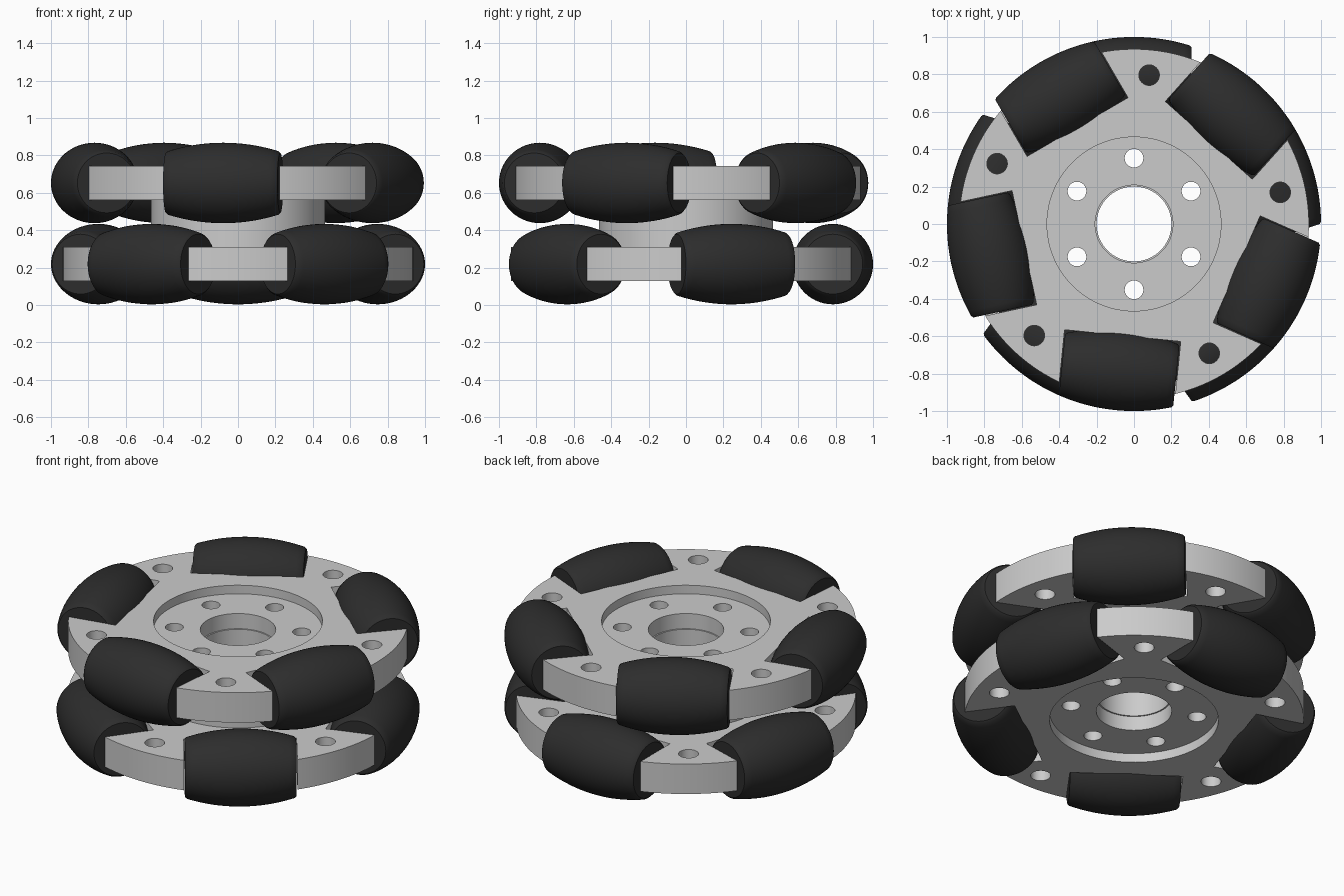
import bpy, bmesh
from math import sin, cos, pi, radians, sqrt, asin
from mathutils import Matrix

if "Cube" in bpy.data.objects:
    bpy.data.objects.remove(bpy.data.objects["Cube"])

PLATE_R, HUB_R, ROLLER_C = 0.935, 0.465, 0.785
SLOT_HALF, SLOT_IN, ROLLER_HALF = 0.312, 0.60, 0.307

rubber = bpy.data.materials.new("black_rubber")
rubber.diffuse_color = (0.026, 0.026, 0.026, 1)
rubber.use_nodes = True
rubber.node_tree.nodes["Principled BSDF"].inputs["Base Color"].default_value = rubber.diffuse_color


def circle(r, cx=0, cy=0, n=48):
    return [(cx + r * cos(2 * pi * i / n), cy + r * sin(2 * pi * i / n)) for i in range(n)]


def polar_holes(r, dist, count, start):
    angs = [radians(start) + 2 * pi * i / count for i in range(count)]
    return [circle(r, dist * cos(a), dist * sin(a), 32) for a in angs]


def finish(ob):
    bpy.ops.object.select_all(action='DESELECT')
    ob.select_set(True)
    bpy.context.view_layer.objects.active = ob
    if ob.type == 'CURVE':
        bpy.ops.object.convert(target='MESH')
    bpy.ops.object.shade_smooth_by_angle(angle=radians(30))


def extruded(name, loops, z0, z1):
    """Flat outline with holes, filled and extruded from z0 to z1."""
    cu = bpy.data.curves.new(name, 'CURVE')
    cu.dimensions, cu.fill_mode, cu.extrude = '2D', 'BOTH', (z1 - z0) / 2
    for pts in loops:
        sp = cu.splines.new('POLY')
        sp.points.add(len(pts) - 1)
        for p, (x, y) in zip(sp.points, pts):
            p.co = (x, y, 0, 1)
        sp.use_cyclic_u = True
    ob = bpy.data.objects.new(name, cu)
    ob.location.z = (z0 + z1) / 2
    bpy.context.collection.objects.link(ob)
    finish(ob)


def plate_outline(start):
    """Disc with five rectangular slots open at the rim."""
    pts = []
    half = asin(SLOT_HALF / PLATE_R)
    for k in range(5):
        a = radians(start + 72 * k)
        for rad, t in ((SLOT_IN, -SLOT_HALF), (SLOT_IN, SLOT_HALF)):
            pts.append((rad * cos(a) - t * sin(a), rad * sin(a) + t * cos(a)))
        a0, a1 = a + half, a + radians(72) - half
        for i in range(17):
            b = a0 + (a1 - a0) * i / 16
            pts.append((PLATE_R * cos(b), PLATE_R * sin(b)))
    return pts


def roller_mesh():
    """Barrel whose outer edge follows the unit wheel circle."""
    n, seg, b = 20, 56, 0.01
    prof = []
    for i in range(n + 1):
        t = (ROLLER_HALF - b) * (2 * i / n - 1)
        prof.append((t, sqrt(1 - t * t) - ROLLER_C))
    r_end = prof[0][1]
    prof = [(-ROLLER_HALF, 0), (-ROLLER_HALF, r_end - b)] + prof
    prof += [(ROLLER_HALF, r_end - b), (ROLLER_HALF, 0)]
    bm = bmesh.new()
    vs = [bm.verts.new((0, t, r)) for t, r in prof]
    es = [bm.edges.new(p) for p in zip(vs, vs[1:])]
    bmesh.ops.spin(bm, geom=vs + es, cent=(0, 0, 0), axis=(0, 1, 0),
                   angle=2 * pi, steps=seg, use_merge=True)
    bmesh.ops.remove_doubles(bm, verts=bm.verts, dist=1e-5)
    bmesh.ops.recalc_face_normals(bm, faces=bm.faces)
    me = bpy.data.meshes.new("roller")
    bm.to_mesh(me)
    bm.free()
    me.materials.append(rubber)
    return me


# two slotted plates with their ring of rollers
roller = roller_mesh()
for name, zc, start in (("lower", 0.219, 18), ("upper", 0.653, 48.2)):
    loops = [plate_outline(start), circle(HUB_R, n=96)]
    loops += polar_holes(0.055, 0.8, 5, start + 36)
    extruded(name + "_plate", loops, zc - 0.091, zc + 0.091)
    for k in range(5):
        ob = bpy.data.objects.new(f"{name}_roller_{k + 1}", roller)
        ob.matrix_world = (Matrix.Rotation(radians(start + 72 * k), 4, 'Z')
                           @ Matrix.Translation((ROLLER_C, 0, zc)))
        bpy.context.collection.objects.link(ob)
        if name == "lower" and k == 0:
            finish(ob)

# hub, sunk slightly below both plate faces, with bolt holes and bore
extruded("hub", [circle(HUB_R, n=96), circle(0.208, n=64)]
         + polar_holes(0.05, 0.352, 6, 30), 0.183, 0.692)
extruded("bore_sleeve", [circle(0.208, n=64), circle(0.2, n=64)], 0.27, 0.60)
